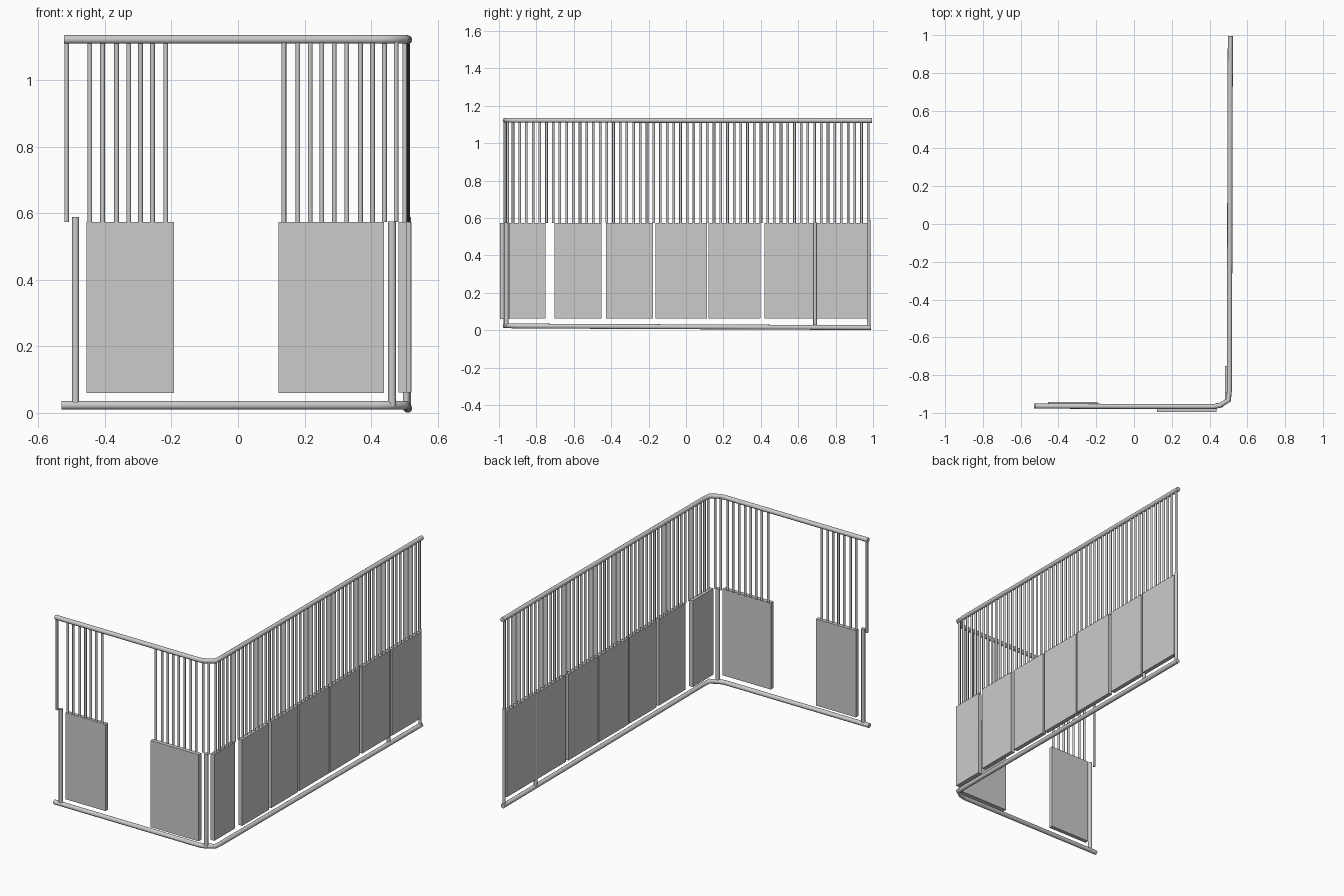
import bpy, math
from mathutils import Vector


def box(name, x0, x1, y0, y1, z0, z1):
    bpy.ops.mesh.primitive_cube_add(size=1, location=((x0+x1)/2, (y0+y1)/2, (z0+z1)/2))
    o = bpy.context.object
    o.name = name
    o.scale = (x1-x0, y1-y0, z1-z0)
    return o


def rod(name, x, y, z0, z1, r, sides=12):
    bpy.ops.mesh.primitive_cylinder_add(vertices=sides, radius=r, depth=z1-z0,
                                        location=(x, y, (z0+z1)/2))
    o = bpy.context.object
    o.name = name
    bpy.ops.object.shade_smooth_by_angle(angle=math.radians(40))
    return o


def rail(name, pts, r):
    cu = bpy.data.curves.new(name, 'CURVE')
    cu.dimensions = '3D'
    cu.bevel_depth = r
    cu.bevel_resolution = 3
    cu.use_fill_caps = True
    sp = cu.splines.new('POLY')
    sp.points.add(len(pts)-1)
    for p, c in zip(sp.points, pts):
        p.co = (*c, 1)
    o = bpy.data.objects.new(name, cu)
    bpy.context.collection.objects.link(o)


def side_x(y):
    # the long side leans outward slightly toward the back
    return 0.501 + 0.009 * (y + 0.93) / 1.93


# Handrail and floor rail, each bent round the corner
rail("top_rail", [(-0.522, -0.964, 1.122), (0.42, -0.967, 1.122), (0.455, -0.96, 1.122),
                  (0.501, -0.932, 1.122), (0.505, -0.88, 1.122), (0.51, 0.995, 1.121)], 0.0135)
rail("bottom_rail", [(-0.53, -0.964, 0.023), (0.42, -0.967, 0.023), (0.455, -0.96, 0.023),
                     (0.501, -0.932, 0.023), (0.505, -0.88, 0.022), (0.51, 0.99, 0.0135)], 0.0135)

# Front balusters, leaving the gap in the middle
for x in (-0.515, -0.445, -0.407, -0.365, -0.328, -0.293, -0.257, -0.217):
    rod("front_baluster_left", x, -0.962, 0.573, 1.118, 0.007)
for x in (0.138, 0.18, 0.217, 0.252, 0.289, 0.327, 0.368, 0.404, 0.44, 0.475):
    rod("front_baluster_right", x, -0.968 if x < 0.43 else -0.953, 0.573, 1.122, 0.007)

# Side balusters
n = 54
for i in range(n):
    y = -0.925 + i * (0.974 + 0.925) / (n - 1)
    rod("side_baluster", side_x(y), y, 0.573, 1.12, 0.007)

# Front panels
box("front_panel_left", -0.455, -0.192, -0.967, -0.943, 0.06, 0.574)
box("front_panel_right", 0.122, 0.438, -0.995, -0.97, 0.06, 0.574)

# Side panels
for y0, y1, dx in ((-0.945, -0.752, -0.007), (-0.703, -0.452, 0.005), (-0.428, -0.177, 0.002),
                   (-0.163, 0.112, 0), (0.12, 0.397, 0), (0.42, 0.683, 0), (0.697, 0.97, 0)):
    x = side_x((y0+y1)/2) + dx
    box("side_panel", x-0.0125, x+0.0125, y0, y1, 0.062, 0.574)

# Lower posts
rod("front_post_left", -0.488, -0.965, 0.02, 0.588, 0.011)
rod("front_post_right", 0.463, -0.96, 0.02, 0.575, 0.012)
rod("side_post_back", 0.511, 0.977, 0.01, 0.588, 0.009)
rod("side_post_middle", 0.505, 0.69, 0.01, 0.575, 0.01)
